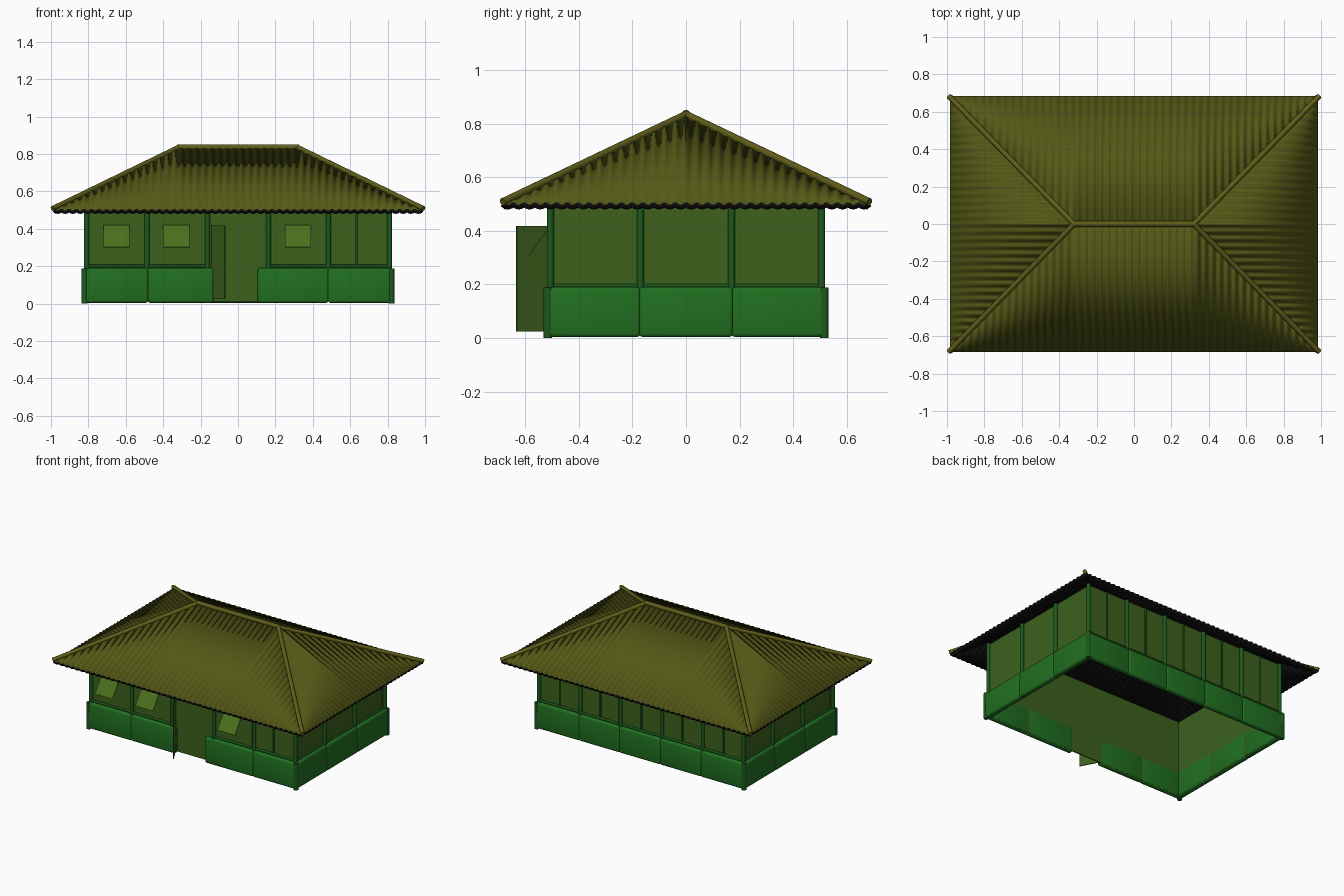
import bpy, bmesh, math
from mathutils import Vector, Matrix

if "Cube" in bpy.data.objects:
    bpy.data.objects.remove(bpy.data.objects["Cube"])


def material(name, rgb):
    m = bpy.data.materials.new(name)
    m.diffuse_color = (*rgb, 1)
    m.use_nodes = True
    m.node_tree.nodes["Principled BSDF"].inputs["Base Color"].default_value = m.diffuse_color
    return m


ROOF = material("olive_roof", (0.09, 0.10, 0.008))
RIDGE = material("ridge_olive", (0.12, 0.11, 0.01))
DARK = material("dark_underside", (0.004, 0.004, 0.004))
WALL = material("wall_green", (0.045, 0.12, 0.012))
BASE = material("base_green", (0.015, 0.16, 0.015))
POST = material("post_green", (0.012, 0.10, 0.012))
SHUT = material("shutter_green", (0.07, 0.16, 0.012))


def finish(bm, name, mats):
    me = bpy.data.meshes.new(name)
    bm.to_mesh(me)
    bm.free()
    ob = bpy.data.objects.new(name, me)
    bpy.context.collection.objects.link(ob)
    for m in mats:
        me.materials.append(m)
    return ob


def box(name, lo, hi, mat, bevel=0.0):
    lo, hi = Vector(lo), Vector(hi)
    bm = bmesh.new()
    bmesh.ops.create_cube(bm, size=1)
    for v in bm.verts:
        v.co = Vector([(lo[i] + hi[i]) / 2 + v.co[i] * (hi[i] - lo[i]) for i in range(3)])
    if bevel:
        bmesh.ops.bevel(bm, geom=bm.edges[:], offset=bevel, segments=3, profile=0.5, affect='EDGES')
        for f in bm.faces:
            f.smooth = True
    return finish(bm, name, [mat])


def pole(name, a, b, r, mat, sides=12):
    a, b = Vector(a), Vector(b)
    bm = bmesh.new()
    bmesh.ops.create_cone(bm, cap_ends=True, segments=sides, radius1=r, radius2=r, depth=(b - a).length)
    q = (b - a).to_track_quat('Z', 'Y').to_matrix().to_4x4()
    bmesh.ops.transform(bm, matrix=Matrix.Translation((a + b) / 2) @ q, verts=bm.verts)
    for f in bm.faces:
        f.smooth = len(f.verts) == 4
    return finish(bm, name, [mat])


# Roof: four corrugated sheets with dark undersides
RX, RY, RIDGE_X, Z_EAVE, Z_RIDGE = 0.985, 0.685, 0.32, 0.502, 0.832


def roof_panel(name, half, out, ridge, top, turn):
    bm = bmesh.new()
    n = round(2 * half / 0.04) * 6
    rows = []
    for i in range(n + 1):
        s = half * 0.999 * (2 * i / n - 1)
        u = max(0, (abs(s) - ridge) / (half - ridge))
        wave = 0.005 * math.cos(2 * math.pi * i / 6)
        rows.append((bm.verts.new((s, -out, Z_EAVE + wave)),
                     bm.verts.new((s, -(top + (out - top) * u),
                                   Z_RIDGE + (Z_EAVE - Z_RIDGE) * u + wave))))
    for (a, b), (c, d) in zip(rows, rows[1:]):
        bm.faces.new((a, c, d, b)).smooth = True
    bmesh.ops.rotate(bm, matrix=Matrix.Rotation(turn, 3, 'Z'), verts=bm.verts)
    ob = finish(bm, name, [ROOF, DARK])
    mod = ob.modifiers.new("thickness", 'SOLIDIFY')
    mod.thickness = 0.02
    mod.offset = -1
    mod.material_offset = 1
    mod.material_offset_rim = 1


roof_panel("roof_front", RX, RY, RIDGE_X, 0, 0)
roof_panel("roof_back", RX, RY, RIDGE_X, 0, math.pi)
roof_panel("roof_right", RY, RX, 0, RIDGE_X, math.pi / 2)
roof_panel("roof_left", RY, RX, 0, RIDGE_X, -math.pi / 2)

# Ridge and hip caps
pole("ridge_cap", (-0.325, 0, 0.836), (0.325, 0, 0.836), 0.015, RIDGE)
for sx in (-1, 1):
    for sy in (-1, 1):
        pole("hip_cap", (sx * 0.32, 0, 0.834), (sx * 0.991, sy * 0.684, 0.508), 0.014, RIDGE)

# Wall panels (open floor, open under the roof)
WX, WY, TOP = 0.80, 0.50, 0.56
for s in (-1, 1):
    y, x = s * (WY - 0.005), s * (WX - 0.005)
    box("long_wall", (-WX, y - 0.004, 0.012), (WX, y + 0.004, TOP), WALL)
    box("side_wall", (x - 0.004, -WY, 0.012), (x + 0.004, WY, TOP), WALL)

# Swelling base wall, one rounded block per bay, gap at the front door
BX, BY, H = 0.832, 0.528, 0.19
for lo, hi in ((-BX, -0.48), (-0.485, -0.13), (0.105, 0.485), (0.48, BX)):
    box("front_base", (lo, -BY, 0.004), (hi, -0.49, H), BASE, 0.014)
for lo, hi in ((-BX, -0.48), (-0.485, -0.16), (-0.165, 0.165), (0.16, 0.485), (0.48, BX)):
    box("back_base", (lo, 0.49, 0.004), (hi, BY, H), BASE, 0.014)
for s in (-1, 1):
    for lo, hi in ((-BY, -0.17), (-0.175, 0.175), (0.17, BY)):
        x0, x1 = sorted((s * 0.79, s * BX))
        box("side_base", (x0, lo, 0.004), (x1, hi, H), BASE, 0.014)
    for t in (-1, 1):
        pole("base_corner", (s * 0.82, t * 0.516, 0), (s * 0.82, t * 0.516, 0.188), 0.016, POST)

# Posts around the walls
for s in (-1, 1):
    for x in (-0.81, -0.487, -0.163, 0.163, 0.483, 0.81):
        z0 = 0.01 if s < 0 and abs(x) < 0.2 else 0.17
        pole("post", (x, s * 0.506, z0), (x, s * 0.506, TOP), 0.013, POST)
    for y in (-0.17, 0.17):
        pole("side_post", (s * 0.806, y, 0.17), (s * 0.806, y, TOP), 0.013, POST)

# Thin battens between posts
for x in (-0.648, -0.325, 0, 0.325, 0.648):
    pole("back_batten", (x, 0.502, 0.17), (x, 0.502, TOP), 0.006, POST, 8)
pole("front_batten", (0.633, -0.502, 0.17), (0.633, -0.502, TOP), 0.006, POST, 8)

# Low rails above the base
for lo, hi in ((-0.81, -0.163), (0.163, 0.81)):
    pole("front_rail", (lo, -0.506, 0.2), (hi, -0.506, 0.2), 0.008, POST, 8)
pole("back_rail", (-0.81, 0.506, 0.2), (0.81, 0.506, 0.2), 0.008, POST, 8)
for s in (-1, 1):
    pole("side_rail", (s * 0.806, -0.506, 0.195), (s * 0.806, 0.506, 0.195), 0.007, POST, 8)


# Propped window shutters, hinged at the top
for x in (-0.65, -0.33, 0.32):
    ob = box("window_shutter", (-0.07, -0.002, -0.146), (0.07, 0.002, 0), SHUT)
    ob.location = (x, -0.506, 0.42)
    ob.rotation_euler.x = -math.atan2(0.085, 0.12)

# Door standing open
door = box("door", (0, -0.003, 0.025), (0.145, 0.003, 0.418), WALL)
door.location = (-0.14, -0.505, 0)
door.rotation_euler.z = -math.atan2(0.128, 0.07)
